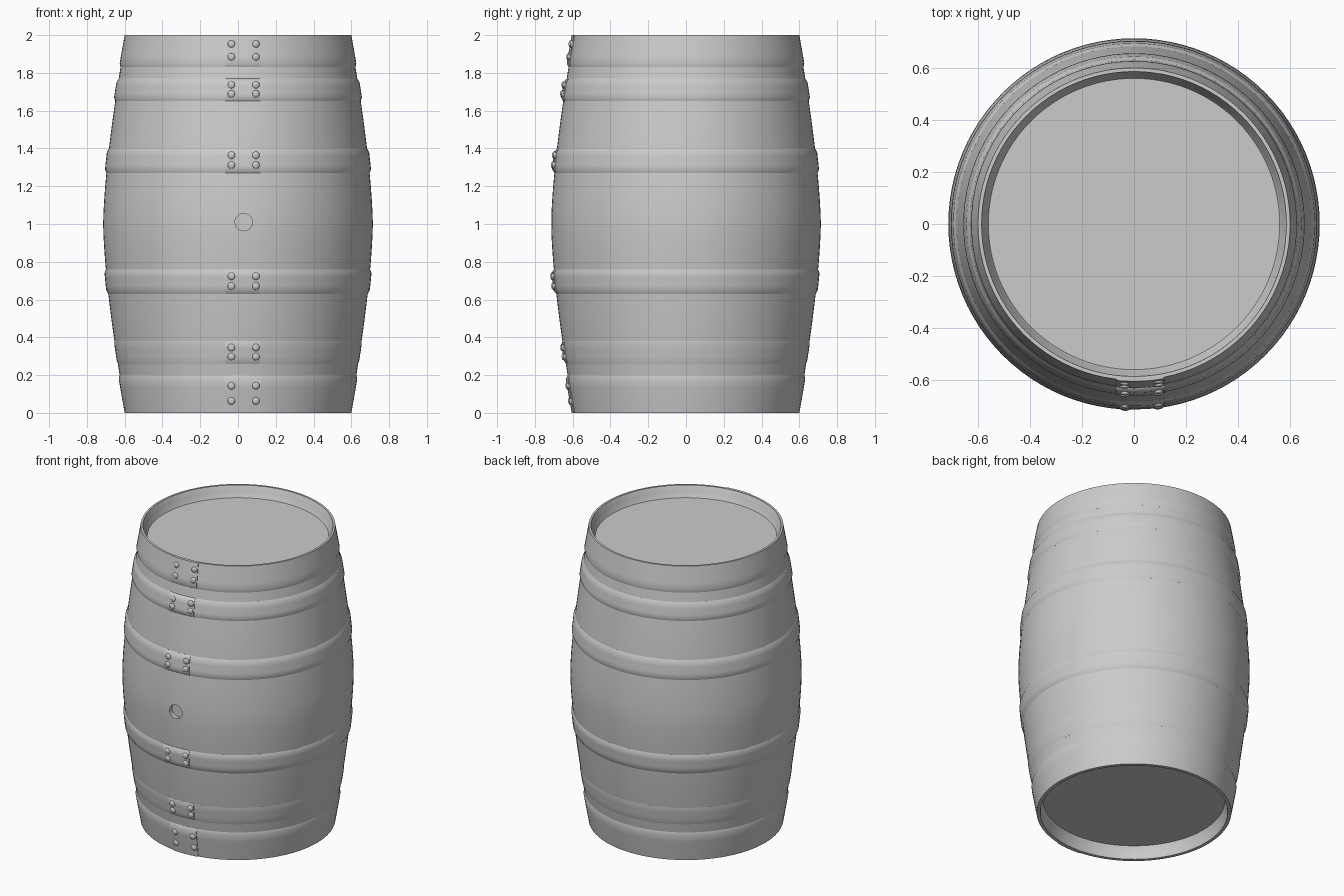
import bpy, bmesh
from math import sin, cos, pi, radians, asin

if "Cube" in bpy.data.objects:
    bpy.data.objects.remove(bpy.data.objects["Cube"])

SEG = 96


def stave_r(z):
    return 0.714 - 0.122 * abs(z - 1) ** 1.5


def finish(bm, name):
    bmesh.ops.remove_doubles(bm, verts=bm.verts, dist=1e-5)
    bmesh.ops.recalc_face_normals(bm, faces=bm.faces)
    me = bpy.data.meshes.new(name)
    bm.to_mesh(me)
    bm.free()
    ob = bpy.data.objects.new(name, me)
    bpy.context.collection.objects.link(ob)
    return ob


def smooth(ob, angle=30):
    bpy.ops.object.select_all(action='DESELECT')
    bpy.context.view_layer.objects.active = ob
    ob.select_set(True)
    bpy.ops.object.shade_smooth_by_angle(angle=radians(angle))


def lathe(name, profile, a0=0.0, a1=2 * pi, seg=SEG):
    """Revolve a closed (r, z) section; angles start at the front, -y."""
    bm = bmesh.new()
    full = a1 - a0 > 6.28
    rings = []
    for i in range(seg if full else seg + 1):
        a = a0 + (a1 - a0) * i / seg
        rings.append([bm.verts.new((r * sin(a), -r * cos(a), z)) for r, z in profile])
    n = len(profile)
    for i in range(seg):
        p, q = rings[i], rings[(i + 1) % len(rings)]
        for j in range(n):
            k = (j + 1) % n
            bm.faces.new((p[j], p[k], q[k], q[j]))
    if not full:
        bm.faces.new(rings[0])
        bm.faces.new(rings[-1])
    return finish(bm, name)


def band(z0, z1, h, bevel=0.02):
    """Section of a hoop that follows the stave curve with softened edges."""
    lo = 0 if z0 == 0 else bevel
    hi = 0 if z1 == 2 else bevel
    pts = [(stave_r(z0) + (h if not lo else 0), z0)]
    for i in range(5):
        z = z0 + lo + (z1 - hi - z0 - lo) * i / 4
        pts.append((stave_r(z) + h, z))
    pts.append((stave_r(z1) + (h if not hi else 0), z1))
    pts += [(stave_r(z1) - 0.006, z1), (stave_r((z0 + z1) / 2) - 0.006, (z0 + z1) / 2),
            (stave_r(z0) - 0.006, z0)]
    clean = [p for i, p in enumerate(pts) if i == 0 or p != pts[i - 1]]
    return clean


# Bulging stave wall with chimed rims and recessed ends
outer = [(stave_r(i / 16), i / 16) for i in range(33)]
body = lathe("barrel_body", [(0.578, 0)] + outer +
             [(0.588, 2), (0.572, 1.965), (0.56, 1.925), (0.54, 1.90),
              (0.54, 0.12), (0.56, 0.085), (0.57, 0.04)])

# Bung hole in the front
bpy.ops.mesh.primitive_cylinder_add(vertices=24, radius=0.046, depth=0.12,
                                    location=(0.03, -0.745, 1.01), rotation=(pi / 2, 0, 0))
cutter = bpy.context.object
mod = body.modifiers.new("bung_hole", 'BOOLEAN')
mod.object = cutter
mod.solver = 'EXACT'
bpy.context.view_layer.objects.active = body
bpy.ops.object.modifier_apply(modifier=mod.name)
bpy.data.objects.remove(cutter)
smooth(body)

# Flat round ends
for name, z in (("top_head", 1.925), ("bottom_head", 0.085)):
    bpy.ops.mesh.primitive_cylinder_add(vertices=SEG, radius=0.561, depth=0.03,
                                        location=(0, 0, z - 0.015 if z > 1 else z + 0.015))
    bpy.context.object.name = name
    smooth(bpy.context.object)

# Metal hoops: bottom z, top z, thickness
hoops = {
    "bottom_hoop": (0, 0.20, 0.008),
    "lower_quarter_hoop": (0.26, 0.38, 0.003),
    "lower_bilge_hoop": (0.63, 0.76, 0.009),
    "upper_bilge_hoop": (1.27, 1.40, 0.009),
    "upper_quarter_hoop": (1.65, 1.77, 0.009),
    "top_hoop": (1.83, 2, 0.008),
}
for name, (z0, z1, h) in hoops.items():
    smooth(lathe(name, band(z0, z1, h)), 50)
    # Overlapped hoop end on the front
    a = asin(0.09 / stave_r((z0 + z1) / 2))
    smooth(lathe(name + "_overlap", band(z0, z1, h + 0.005), -a * 0.75, a * 1.3, 8), 50)
    # Four rivets through the overlap
    for x in (-0.035, 0.095):
        for t in (0.32, 0.72):
            z = z0 + (z1 - z0) * t
            r = stave_r(z) + h + 0.004
            b = asin(x / r)
            bpy.ops.mesh.primitive_uv_sphere_add(segments=12, ring_count=8, radius=0.02,
                                                 location=(x, -r * cos(b), z),
                                                 rotation=(0, 0, b), scale=(1, 0.5, 1))
            bpy.context.object.name = name + "_rivet"
            smooth(bpy.context.object, 60)
